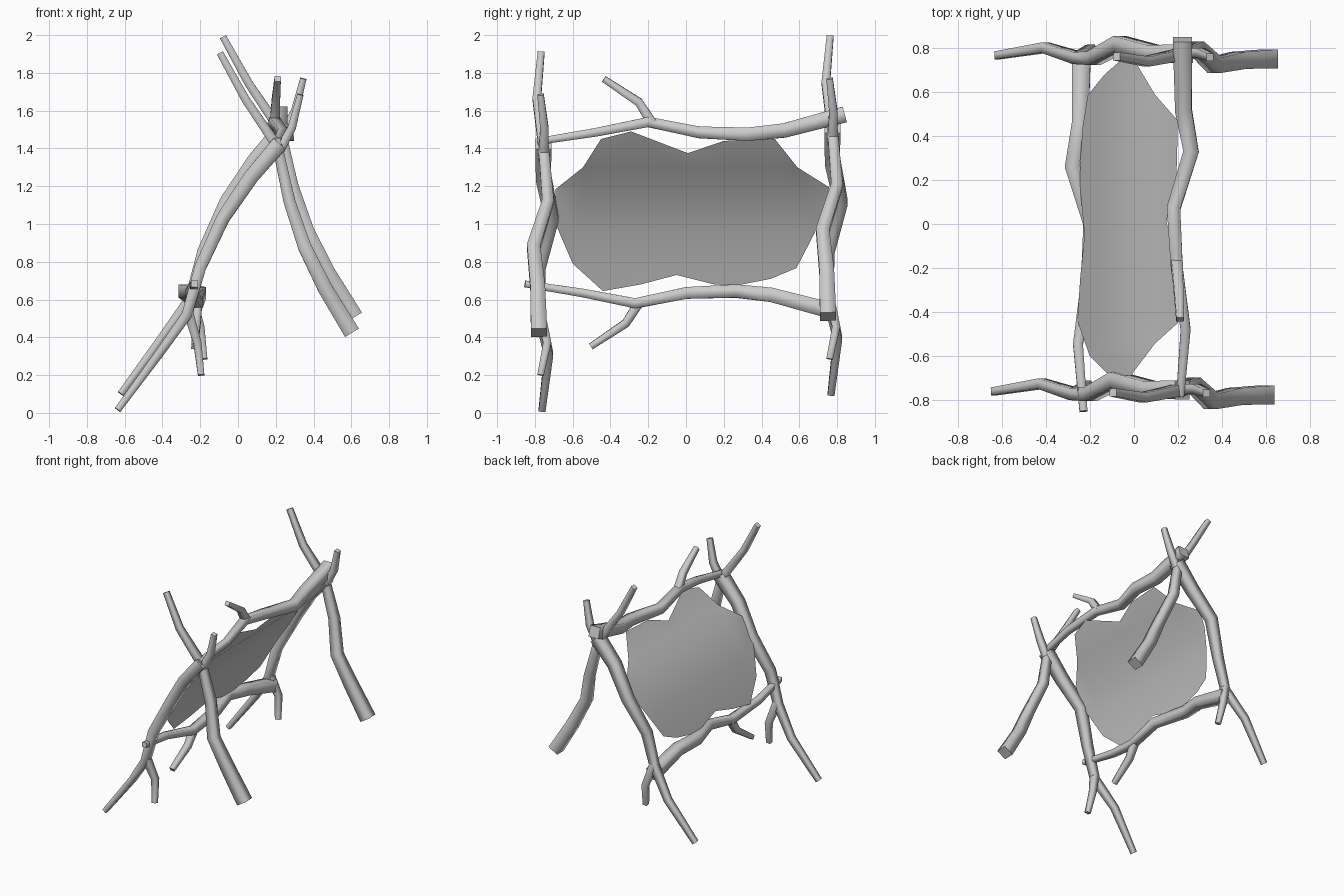
import bpy, bmesh, math
from mathutils import Vector

if "Cube" in bpy.data.objects:
    bpy.data.objects.remove(bpy.data.objects["Cube"])

SIDES = 4


def add_tube(bm, pts, w0, w1):
    """Tapered four-sided limb (half widths w0 to w1), smooth sides and flat caps."""
    pts = [Vector(p) for p in pts]
    n = len(pts)
    dist = [0.0]
    for a, b in zip(pts, pts[1:]):
        dist.append(dist[-1] + (b - a).length)
    rings, side = [], None
    for i, p in enumerate(pts):
        t = (pts[min(i + 1, n - 1)] - pts[max(i - 1, 0)]).normalized()
        if side is None:
            side = Vector((0, 1, 0)) if abs(t.y) < 0.8 else Vector((1, 0, 0))
        side = (side - t * side.dot(t)).normalized()
        other = t.cross(side)
        r = (w0 + (w1 - w0) * dist[i] / dist[-1]) / math.cos(math.pi / SIDES)
        ring = []
        for k in range(SIDES):
            a = 2 * math.pi * (k + 0.5) / SIDES
            ring.append(bm.verts.new(p + (side * math.cos(a) + other * math.sin(a)) * r))
        rings.append(ring)
    for a, b in zip(rings, rings[1:]):
        for k in range(SIDES):
            j = (k + 1) % SIDES
            bm.faces.new((a[k], a[j], b[j], b[k])).smooth = True
    bm.faces.new(rings[0][::-1])
    bm.faces.new(rings[-1])


def finish(bm, name):
    bmesh.ops.recalc_face_normals(bm, faces=bm.faces)
    me = bpy.data.meshes.new(name)
    bm.to_mesh(me)
    bm.free()
    bpy.context.collection.objects.link(bpy.data.objects.new(name, me))


def branch(name, trunk, twig, move=lambda p: p):
    """Forked branch: thick-to-thin trunk with one side twig."""
    bm = bmesh.new()
    add_tube(bm, [move(p) for p in trunk], 0.043, 0.018)
    add_tube(bm, [move(p) for p in twig], 0.026, 0.017)
    finish(bm, name)


# Sloping poles that carry the hide, fork pointing down
pole = [(.22, -.755, 1.425), (.07, -.755, 1.25), (-.08, -.71, 1.03), (-.2, -.775, .77),
        (-.27, -.775, .52), (-.42, -.727, .31), (-.637, -.762, .016)]
pole_twig = [(-.265, -.775, .54), (-.215, -.735, .37), (-.195, -.77, .2)]
# Propping legs, fork pointing up
leg = [(.603, -.778, .425), (.46, -.785, .66), (.352, -.807, .88), (.272, -.73, 1.12),
       (.209, -.755, 1.41), (.04, -.79, 1.66), (-.095, -.767, 1.905)]
leg_twig = [(.215, -.755, 1.38), (.285, -.75, 1.51), (.33, -.77, 1.685)]
# Cross bars
bar = [(.22, .84, 1.58), (.225, .52, 1.495), (.26, .33, 1.475), (.18, .07, 1.485),
       (.195, -.2, 1.54), (.235, -.48, 1.485), (.21, -.785, 1.437)]
bar_twig = [(.195, -.18, 1.535), (.2, -.25, 1.645), (.21, -.435, 1.768)]


def to_back(p):
    return (p[0] + .016, p[1] + 1.53, p[2] + .085)


def to_bottom(p):
    return (-p[0] - .02, p[1] - .068, 2.12 - p[2])


for label, move in (("front", lambda p: p), ("back", to_back)):
    branch(label + "_pole", pole, pole_twig, move)
    branch(label + "_leg", leg, leg_twig, move)
branch("top_bar", bar, bar_twig)
branch("bottom_bar", bar, bar_twig, to_bottom)

# Stretched hide: outline in side view, sliced and bent along the poles
outline = [(-.545, 1.30), (-.45, 1.45), (-.29, 1.49), (.01, 1.375), (.2, 1.44), (.47, 1.45),
           (.59, 1.30), (.757, 1.195), (.74, 1.08), (.68, .95), (.585, .767), (.45, .71),
           (.27, .675), (.15, .68), (-.05, .73), (-.24, .68), (-.44, .645), (-.6, .79),
           (-.69, 1.0), (-.69, 1.185)]
bend = [(.60, -.275), (.77, -.21), (.95, -.135), (1.195, -.005), (1.30, .095), (1.5, .235)]


def hide_x(z):
    for (z0, x0), (z1, x1) in zip(bend, bend[1:]):
        if z <= z1:
            return x0 + (x1 - x0) * (z - z0) / (z1 - z0)
    return bend[-1][1]


bm = bmesh.new()
bm.faces.new([bm.verts.new((0, y, z)) for y, z in outline])
bmesh.ops.triangulate(bm, faces=bm.faces)
for z, _ in bend[1:-1]:
    bmesh.ops.bisect_plane(bm, geom=bm.verts[:] + bm.edges[:] + bm.faces[:], dist=1e-5,
                           plane_co=(0, 0, z), plane_no=(0, 0, 1))
for v in bm.verts:
    v.co.x = hide_x(v.co.z)
for f in bm.faces:
    f.smooth = True
finish(bm, "hide")
